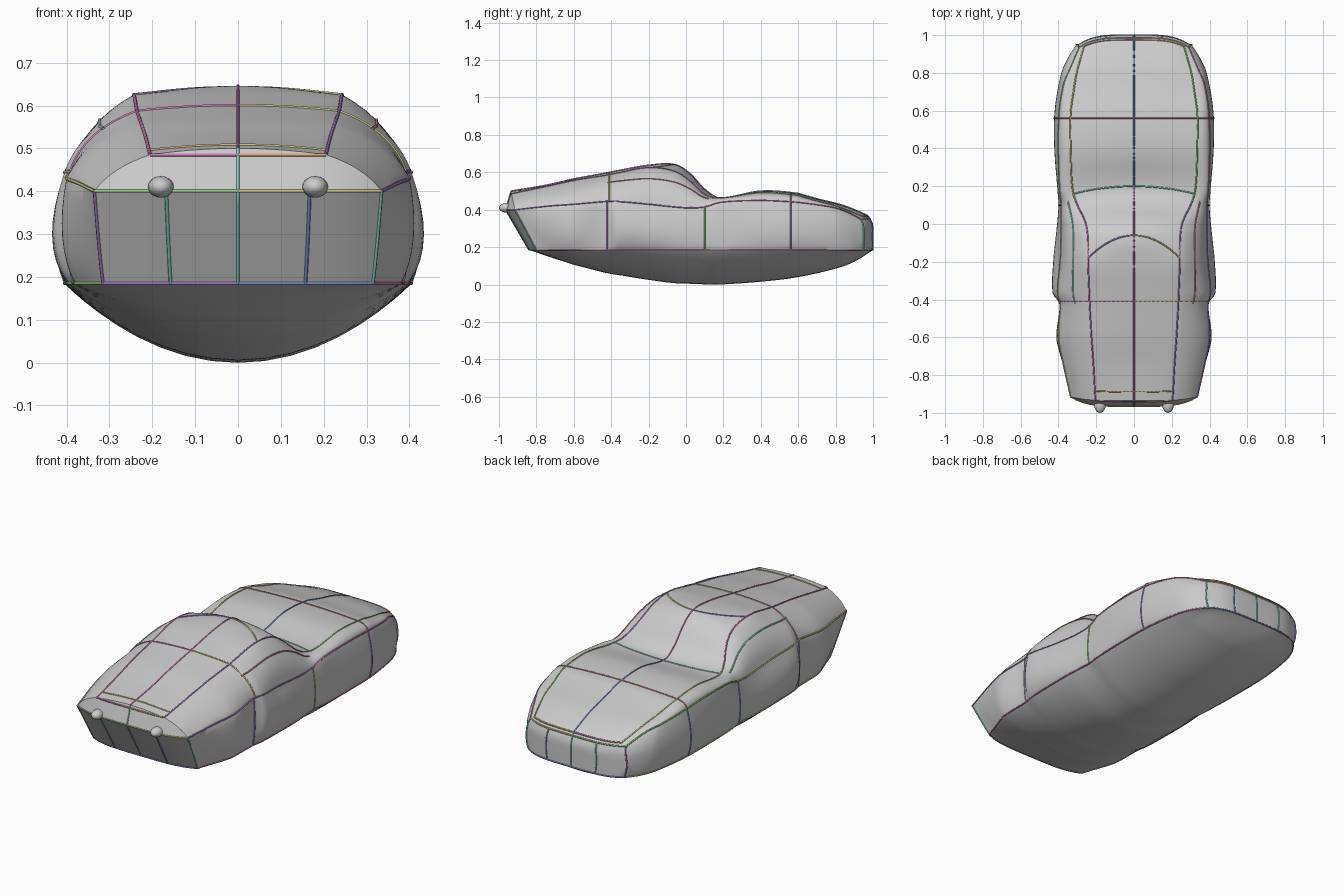
import bpy, bmesh, math

if "Cube" in bpy.data.objects:
    bpy.data.objects.remove(bpy.data.objects["Cube"])

# Body stations: s, rocker w, side w, belt w, belt z, top edge w, top edge z, centre z, belly depth, shoulder bulge
KEYS = [
    (-.96, .315, .325, .335, .40, .205, .485, .50, .0, .012),
    (-.76, .355, .38, .375, .42, .215, .525, .532, .045, .018),
    (-.60, .38, .41, .40, .43, .225, .556, .565, .08, .02),
    (-.42, .385, .395, .39, .445, .235, .585, .598, .125, .022),
    (-.37, .395, .43, .405, .445, .237, .595, .608, .133, .024),
    (-.20, .40, .428, .39, .43, .243, .625, .638, .16, .026),
    (-.06, .40, .413, .385, .415, .245, .605, .642, .178, .025),
    (.02, .395, .405, .385, .41, .26, .555, .595, .181, .022),
    (.10, .39, .40, .385, .415, .30, .48, .51, .184, .014),
    (.18, .40, .405, .393, .44, .325, .462, .464, .185, .012),
    (.40, .405, .422, .40, .45, .335, .49, .50, .17, .012),
    (.60, .40, .42, .395, .44, .335, .475, .487, .145, .012),
    (.80, .37, .385, .37, .42, .315, .437, .445, .092, .01),
    (.88, .34, .35, .335, .40, .30, .415, .42, .052, .006),
    (.95, .29, .305, .29, .35, .265, .365, .37, .0, .003),
]
RZ = .185                       # rocker height
NB, NS, NH, NT = 10, 8, 8, 10   # segments: belly, side, shoulder, top
ROCK, BELT, EDGE, TOP = NB, NB + NS, NB + NS + NH, NB + NS + NH + NT


def station(s):
    n = len(KEYS)
    i = 0
    while i < n - 2 and s > KEYS[i + 1][0]:
        i += 1
    a, b = KEYS[i], KEYS[i + 1]
    p, q = KEYS[max(i - 1, 0)], KEYS[min(i + 2, n - 1)]
    h = b[0] - a[0]
    t = (s - a[0]) / h
    out = []
    for k in range(1, 10):
        m0 = (b[k] - p[k]) / (b[0] - p[0]) * h
        m1 = (q[k] - a[k]) / (q[0] - a[0]) * h
        out.append((2*t**3 - 3*t*t + 1) * a[k] + (t**3 - 2*t*t + t) * m0
                   + (3*t*t - 2*t**3) * b[k] + (t**3 - t*t) * m1)
    return out


def quad(a, m, b, t):
    return tuple((2*t - 1) * (t - 1) * a[k] + 4*t * (1 - t) * m[k] + t * (2*t - 1) * b[k]
                 for k in (0, 1))


def place(s, x, z):
    # shear the tail and round both ends in plan
    y = s
    if s < -.6:
        if z < .40:
            end = -.83 - .125 * max(0, z - RZ) / .215
        else:
            end = -.955 + .3 * (z - .40)
        end += .05 * min(1, abs(x) / .335) ** 4 - .01
        y = -.6 + (s + .6) * (end + .6) / -.36
    elif s > .6:
        end = .95 + .05 * max(0, 1 - (x / .29) ** 4) - .03 * max(0, (z - .3) / .07)**2
        y = .6 + (s - .6) * (end - .6) / .35
    return (x, y, z)


def point(s, j):
    wr, wm, wb, zb, we, ze, zt, dep, bul = station(s)
    if j <= ROCK:
        a = j / NB * math.pi / 2
        x, z = wr * math.sin(a), RZ - max(dep, 0) * max(0, math.cos(a)) ** 1.85
    elif j <= BELT:
        x, z = quad((wr, RZ), (wm, RZ + (zb - RZ) * .44), (wb, zb), (j - ROCK) / NS)
    elif j <= EDGE:
        x, z = quad((wb, zb), ((wb + we) / 2 + bul, (zb + ze) / 2 + bul * .6), (we, ze), (j - BELT) / NH)
    else:
        t = (j - EDGE) / NT
        x, z = we * (1 - t), zt + (ze - zt) * (1 - t) ** 2
    return place(s, x, z)


def cap(s, j, u):
    x, _, z = point(s, j)
    return place(s, x * u, z)


# Body shell, half lofted then mirrored
bm = bmesh.new()


def skin(rows):
    vs = [[bm.verts.new(p) for p in r] for r in rows]
    for r0, r1 in zip(vs, vs[1:]):
        for k in range(len(r0) - 1):
            bm.faces.new((r0[k], r0[k + 1], r1[k + 1], r1[k]))


COLS = 110
span = [-.96 + 1.91 * i / COLS for i in range(COLS + 1)]
skin([[point(s, j) for j in range(TOP + 1)] for s in span])
for s in (-.96, .95):
    skin([[cap(s, j, u / 10) for u in range(11)] for j in range(ROCK, TOP + 1)])
bmesh.ops.remove_doubles(bm, verts=bm.verts, dist=.0004)
bmesh.ops.recalc_face_normals(bm, faces=bm.faces)
me = bpy.data.meshes.new("car_body")
bm.to_mesh(me)
bm.free()
body = bpy.data.objects.new("car_body", me)
bpy.context.collection.objects.link(body)
m = body.modifiers.new("mirror", 'MIRROR')
m.use_clip = True
m.merge_threshold = .001
bpy.context.view_layer.objects.active = body
body.select_set(True)
bpy.ops.object.shade_smooth_by_angle(angle=math.radians(35))

# Coloured seam tubes
COLORS = {"magenta": (.65, .2, .5), "purple": (.4, .2, .6), "blue": (.2, .3, .6), "teal": (.25, .65, .55),
          "green": (.3, .6, .2), "olive": (.6, .55, .2), "red": (.6, .2, .25), "orange": (.75, .4, .2)}
MATS = {}
for n, c in COLORS.items():
    MATS[n] = bpy.data.materials.new(n)
    MATS[n].diffuse_color = (*c, 1)


def tube(name, pts, color, color2=None):
    for sx, col in ((1, color), (-1, color2))[:2 if color2 else 1]:
        cu = bpy.data.curves.new(name, 'CURVE')
        cu.dimensions = '3D'
        cu.bevel_depth = .004
        cu.bevel_resolution = 1
        cu.use_fill_caps = True
        sp = cu.splines.new('POLY')
        sp.points.add(len(pts) - 1)
        for q, p in zip(sp.points, pts):
            q.co = (p[0] * sx, p[1], p[2], 1)
        cu.materials.append(MATS[col])
        bpy.context.collection.objects.link(bpy.data.objects.new(name, cu))


def along(j, a, b, n=30):
    return [point(a + (b - a) * i / n, j) for i in range(n + 1)]


def across(s, j0, j1, bow=0):
    return [point(s - bow * (k - j1) ** 2 / (j0 - j1) ** 2, k) for k in range(j0, j1 + 1)]


tube("rocker_seam", along(ROCK, -.96, .95, 60), "magenta", "green")
tube("belt_seam_rear", along(BELT, -.96, .1), "purple", "olive")
tube("belt_seam_front", along(BELT, .1, .95), "magenta", "green")
tube("window_seam", along(BELT + 5, -.42, .12), "red", "teal")
tube("roof_edge_seam", along(EDGE, -.96, .12), "purple", "magenta")
tube("hood_edge_seam", along(EDGE, .12, .95), "green", "olive")
tube("roof_center_seam", along(TOP, -.96, -.06), "magenta")
tube("windshield_center_seam", along(TOP, -.06, .2), "magenta")
tube("hood_center_seam", along(TOP, .2, .95), "blue")
tube("roof_front_seam", across(-.06, EDGE, TOP, .12), "olive", "purple")
tube("hood_rear_seam", across(.2, EDGE, TOP, .04), "teal", "teal")
tube("hood_cross_seam", across(.56, BELT, TOP), "red", "red")
tube("roof_cross_seam", across(-.41, BELT, TOP), "olive", "magenta")
tube("rear_panel_seam", across(-.91, EDGE, TOP), "olive", "orange")
for s, col in ((-.42, "purple"), (.1, "green"), (.56, "purple")):
    tube("side_panel_seam", across(s, ROCK, BELT), col, "blue")

# End face seams
for s, label in ((-.96, "tail"), (.95, "nose")):
    for j, a, b in ((ROCK, "blue", "purple"), (BELT, "olive", "green"), (EDGE, "orange", "magenta")):
        tube(label + "_cross_seam", [cap(s, j, u / 10) for u in range(11)], a, b)
    for u, a, b in ((1, "teal", "purple"), (.5, "blue", "teal")):
        tube(label + "_upright_seam", [cap(s, j, u) for j in range(ROCK, BELT + 1)], a, b)
    tube(label + "_center_seam", [cap(s, j, 0) for j in range(ROCK, TOP + 1)], "teal")

# Small tail bumps
for sx in (-1, 1):
    bpy.ops.mesh.primitive_uv_sphere_add(segments=16, ring_count=10, location=(sx * .18, -.96, .41))
    ob = bpy.context.object
    ob.name = "tail_bump"
    ob.scale = (.03, .04, .025)
    bpy.ops.object.shade_smooth()

for m in bpy.data.materials:
    if m.users and not m.is_grease_pencil:
        m.use_nodes = True
        m.node_tree.nodes["Principled BSDF"].inputs["Base Color"].default_value = m.diffuse_color
